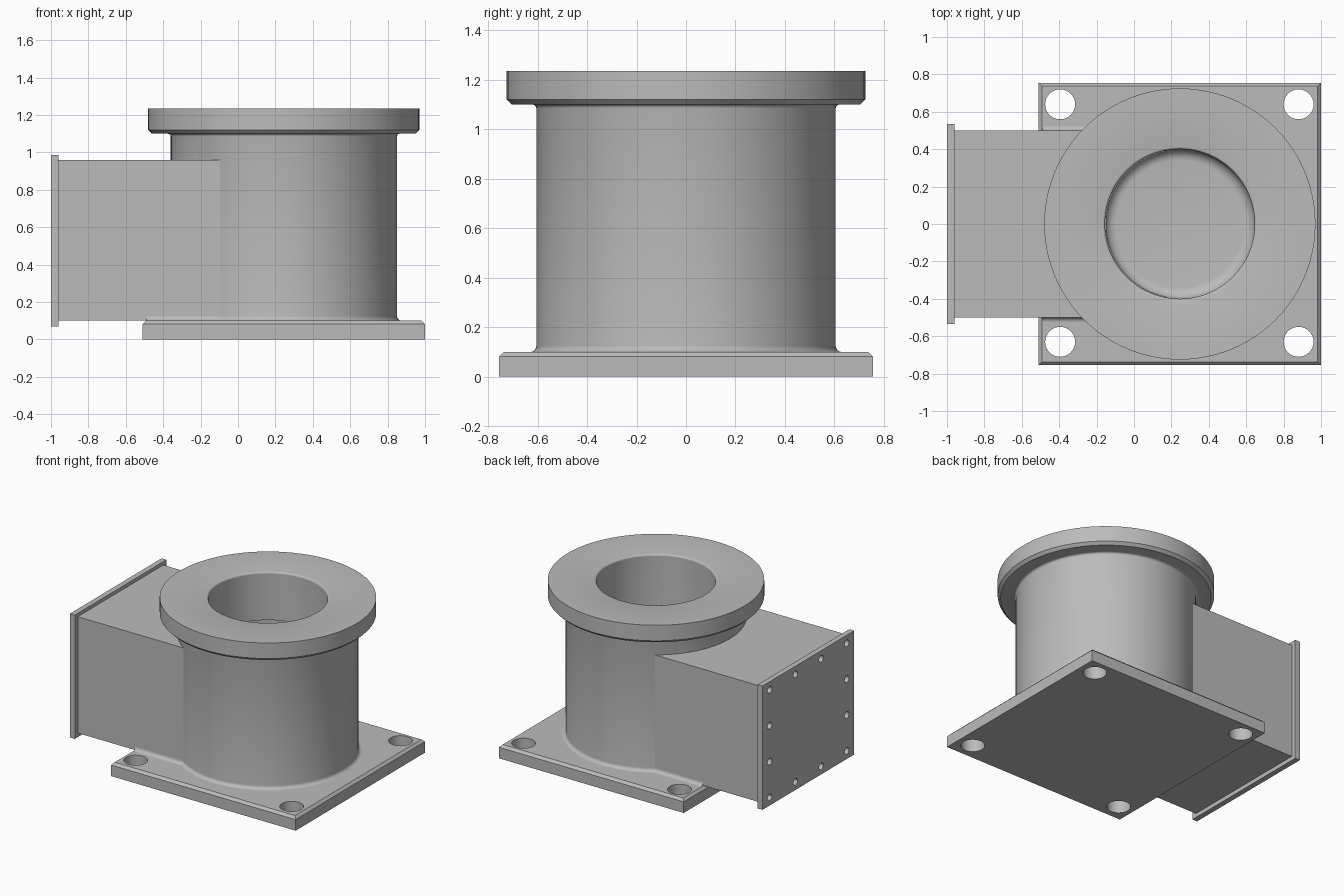
import bpy, bmesh, math
from mathutils import Matrix, Vector

cube = bpy.data.objects.get("Cube")
if cube:
    bpy.data.objects.remove(cube, do_unlink=True)

AXIS = 0.245          # x of the round column's centre line
metal = bpy.data.materials.new("cast_grey")
metal.use_nodes = True
GREY = (0.5, 0.5, 0.5, 1)
metal.diffuse_color = GREY
metal.node_tree.nodes["Principled BSDF"].inputs["Base Color"].default_value = GREY


def finish(name, bm):
    bmesh.ops.recalc_face_normals(bm, faces=bm.faces)
    mesh = bpy.data.meshes.new(name)
    bm.to_mesh(mesh)
    bm.free()
    mesh.materials.append(metal)
    obj = bpy.data.objects.new(name, mesh)
    bpy.context.collection.objects.link(obj)
    return obj


def box(name, lo, hi):
    bm = bmesh.new()
    lo, hi = Vector(lo), Vector(hi)
    size = Matrix.Diagonal((*(hi - lo), 1))
    bmesh.ops.create_cube(bm, size=1, matrix=Matrix.Translation((lo + hi) / 2) @ size)
    return finish(name, bm)


def lathe(name, profile, steps=96):
    """Spin a closed (radius, z) profile about the column axis."""
    bm = bmesh.new()
    verts = [bm.verts.new((AXIS + r, 0, z)) for r, z in profile]
    edges = [bm.edges.new(p) for p in zip(verts, verts[1:])]
    bmesh.ops.spin(bm, geom=verts + edges, cent=(AXIS, 0, 0), axis=(0, 0, 1),
                   angle=math.tau, steps=steps)
    bmesh.ops.remove_doubles(bm, verts=bm.verts, dist=1e-4)
    return finish(name, bm)


def arc(cx, cz, r, start, end, n=6):
    angles = [math.radians(start + (end - start) * i / n) for i in range(n + 1)]
    return [(cx + r * math.cos(a), cz + r * math.sin(a)) for a in angles]


def pins(name, spots, radius, depth, turn=Matrix(), sides=32):
    bm = bmesh.new()
    for spot in spots:
        bmesh.ops.create_cone(bm, cap_ends=True, segments=sides, radius1=radius,
                              radius2=radius, depth=depth,
                              matrix=Matrix.Translation(spot) @ turn)
    return finish(name, bm)


def cut(obj, *cutters):
    bpy.context.view_layer.objects.active = obj
    for cutter in cutters:
        mod = obj.modifiers.new("cut", "BOOLEAN")
        mod.operation, mod.solver, mod.object = "DIFFERENCE", "EXACT", cutter
        bpy.ops.object.modifier_apply(modifier=mod.name)


# Column with foot fillet and chamfered top flange
column = lathe("column", [(0, 0.09), (0.63, 0.09)]
               + arc(0.63, 0.125, 0.025, 270, 180)
               + arc(0.62, 1.085, 0.015, 180, 90, 3)
               + [(0.705, 1.1), (0.725, 1.12), (0.725, 1.235), (0, 1.235)])

# Square base plate with a chamfered upper edge
base = box("base_plate", (-0.51, -0.755, 0), (1, 0.755, 0.1))
bm = bmesh.new()
bm.from_mesh(base.data)
top = [e for e in bm.edges if all(v.co.z > 0.09 for v in e.verts)]
bmesh.ops.bevel(bm, geom=top, offset=0.018, segments=1, affect="EDGES")
bm.to_mesh(base.data)
bm.free()

# Side duct and its end flange
duct = box("side_duct", (-0.97, -0.5, 0.1), (-0.05, 0.5, 0.96))
flange = box("duct_flange", (-1, -0.535, 0.07), (-0.96, 0.535, 0.985))

# Fillets where the duct meets the base
for side, label in ((1, "left"), (-1, "right")):
    bm = bmesh.new()
    section = [(0.49, 0.09), (0.525, 0.09)] + arc(0.525, 0.125, 0.025, 270, 180) + [(0.49, 0.125)]
    face = bm.faces.new([bm.verts.new((-0.49, side * y, z)) for y, z in section])
    out = bmesh.ops.extrude_face_region(bm, geom=[face])["geom"]
    bmesh.ops.translate(bm, vec=(0.41, 0, 0),
                        verts=[g for g in out if isinstance(g, bmesh.types.BMVert)])
    finish(label + "_duct_fillet", bm)

# Cutters: bore, duct passage, base bolt holes, flange bolt holes
bore = lathe("bore_cutter", [(0, 0.14)] + arc(0.34, 0.2, 0.06, 270, 360)
             + [(0.4, 1.222)] + arc(0.412, 1.223, 0.012, 180, 90, 3)
             + [(0.412, 1.3), (0, 1.3)])
passage = box("passage_cutter", (-0.9, -0.39, 0.18), (AXIS, 0.39, 0.88))
base_pins = pins("base_hole_cutter", [(x, y, 0.05) for x in (-0.395, 0.88)
                                      for y in (-0.63, 0.64)], 0.08, 0.3)
rows, levels = (-0.45, -0.15, 0.15, 0.45), (0.13, 0.395, 0.66, 0.925)
rim = [(-1, y, z) for y in rows for z in levels
       if abs(y) > 0.4 or z in (levels[0], levels[-1])]
flange_pins = pins("flange_hole_cutter", rim, 0.025, 0.08,
                   Matrix.Rotation(math.pi / 2, 4, "Y"), 20)

cut(column, bore, passage)
cut(duct, bore, passage, flange_pins)
cut(base, base_pins)
cut(flange, flange_pins)
for helper in (bore, passage, base_pins, flange_pins):
    bpy.data.objects.remove(helper, do_unlink=True)

# Smooth shading with crisp edges
for obj in bpy.context.scene.objects:
    if obj.type == "MESH":
        bpy.ops.object.select_all(action="DESELECT")
        obj.select_set(True)
        bpy.context.view_layer.objects.active = obj
        bpy.ops.object.shade_smooth_by_angle(angle=math.radians(35))
